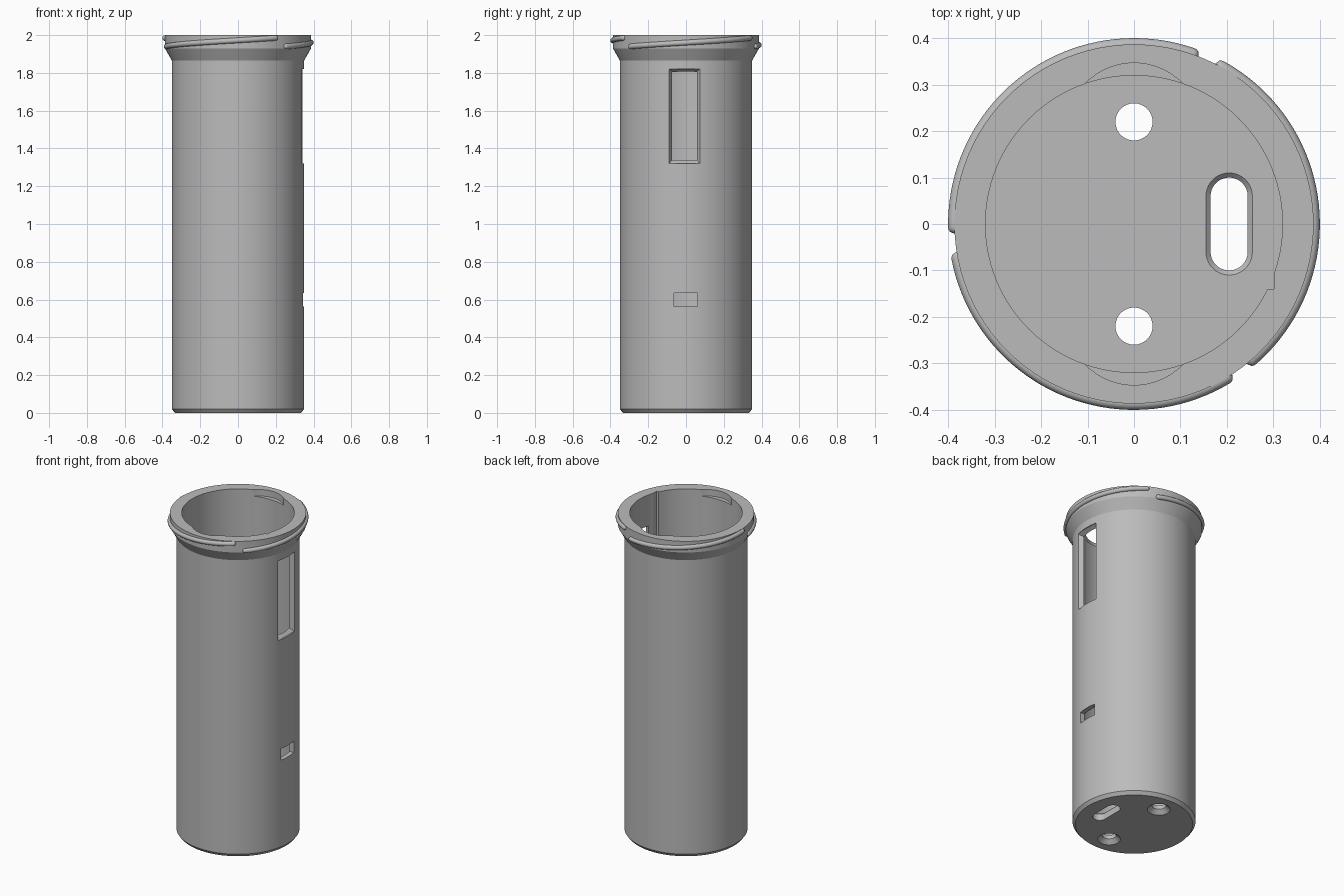
import bpy, bmesh, math
from mathutils import Matrix

cube = bpy.data.objects.get("Cube")
if cube:
    bpy.data.objects.remove(cube, do_unlink=True)

grey = bpy.data.materials.new("plain grey")
grey.use_nodes = True
colour = (0.5, 0.5, 0.5, 1)
grey.diffuse_color = colour
grey.node_tree.nodes["Principled BSDF"].inputs["Base Color"].default_value = colour


def add_object(name, bm):
    bmesh.ops.recalc_face_normals(bm, faces=bm.faces)
    mesh = bpy.data.meshes.new(name)
    bm.to_mesh(mesh)
    bm.free()
    mesh.materials.append(grey)
    ob = bpy.data.objects.new(name, mesh)
    bpy.context.collection.objects.link(ob)
    return ob


def activate(ob):
    bpy.ops.object.select_all(action='DESELECT')
    ob.select_set(True)
    bpy.context.view_layer.objects.active = ob


def lathe(name, profile, steps=96):
    bm = bmesh.new()
    verts = [bm.verts.new((r, 0, z)) for r, z in profile]
    edges = [bm.edges.new(pair) for pair in zip(verts, verts[1:])]
    bmesh.ops.spin(bm, geom=verts + edges, cent=(0, 0, 0), axis=(0, 0, 1),
                   angle=math.tau, steps=steps, use_duplicate=False)
    bmesh.ops.remove_doubles(bm, verts=bm.verts, dist=1e-4)
    return add_object(name, bm)


def loft(name, rings):
    """Closed solid through matching rings of points."""
    bm = bmesh.new()
    loops = [[bm.verts.new(p) for p in ring] for ring in rings]
    n = len(loops[0])
    for a, b in zip(loops, loops[1:]):
        for i in range(n):
            j = (i + 1) % n
            bm.faces.new((a[i], a[j], b[j], b[i]))
    bm.faces.new(loops[0])
    bm.faces.new(loops[-1])
    return add_object(name, bm)


def stadium(r, half, x, y, z, n=48):
    """Rounded slot outline along y; half = 0 gives a circle."""
    pts = []
    for i in range(n):
        a = math.tau * (i + 0.5) / n
        pts.append((x + r * math.cos(a), y + r * math.sin(a) + math.copysign(half, math.sin(a)), z))
    return pts


def rect(x, y0, y1, z0, z1):
    return [(x, y0, z0), (x, y1, z0), (x, y1, z1), (x, y0, z1)]


def cut(target, cutter):
    cutter.hide_render = True
    activate(target)
    mod = target.modifiers.new("cut", 'BOOLEAN')
    mod.operation = 'DIFFERENCE'
    mod.solver = 'EXACT'
    mod.object = cutter
    bpy.ops.object.modifier_apply(modifier=mod.name)
    bpy.data.objects.remove(cutter, do_unlink=True)


# Tubular body with closed floor, chamfered foot and flared collar
FLOOR = 0.05
body = lathe("tube_body", [
    (0, 0), (0.334, 0), (0.35, 0.02), (0.35, 1.865), (0.387, 1.93),
    (0.387, 2), (0.32, 2), (0.32, FLOOR), (0, FLOOR)])

# Floor: two countersunk screw holes and a chamfered cable slot
for s in (-1, 1):
    cut(body, loft("screw_hole_cutter", [
        stadium(r, 0, 0, s * 0.22, z)
        for r, z in ((0.075, -0.01), (0.04, 0.025), (0.04, 0.1))]))
cut(body, loft("cable_slot_cutter", [
    stadium(r, 0.06, 0.205, 0, z)
    for r, z in ((0.04, -0.02), (0.04, 0.04), (0.06, 0.06))]))

# Rim: shallow round pockets at front and back
for s in (-1, 1):
    cut(body, loft("rim_pocket_cutter", [
        stadium(0.147, 0, 0, s * 0.2, z) for z in (1.96, 2.05)]))

# Side: tapered window, small slot, inner corner groove
cut(body, loft("window_cutter", [
    rect(0.2, -0.073, 0.057, 1.34, 1.805), rect(0.315, -0.073, 0.057, 1.34, 1.805),
    rect(0.34, -0.09, 0.073, 1.32, 1.82), rect(0.36, -0.09, 0.073, 1.32, 1.82)]))
cut(body, loft("small_slot_cutter", [
    rect(x, -0.064, 0.061, 0.563, 0.635) for x in (0.2, 0.45)]))
cut(body, loft("inner_groove_cutter", [
    rect(x, -0.14, -0.09, FLOOR, 2.05) for x in (0.2, 0.302)]))

activate(body)
bpy.ops.object.shade_smooth_by_angle(angle=math.radians(25))

# Collar: three rising thread ridges with rounded ends
SEGMENTS, SIDES, ROD = 40, 12, 0.0145
for k in range(3):
    start = math.radians(71 + 120 * k)
    rings = []
    for i in range(-3, SEGMENTS + 4):
        t = min(max(i / SEGMENTS, 0), 1)
        over = max(-i, i - SEGMENTS, 0) / 3
        r = ROD * max(math.sqrt(1 - over ** 2), 0.05)
        shift = math.copysign(over * ROD / 0.387, i)
        place = Matrix.Rotation(start + math.radians(110) * t + shift, 4, 'Z')
        rings.append([place @ Matrix.Translation(
            (0.386 + r * math.cos(a), 0, 1.94 + 0.045 * t + r * math.sin(a))).to_translation()
            for a in (math.tau * j / SIDES for j in range(SIDES))])
    ridge = loft(f"thread_ridge_{k + 1}", rings)
    activate(ridge)
    bpy.ops.object.shade_smooth_by_angle(angle=math.radians(50))
